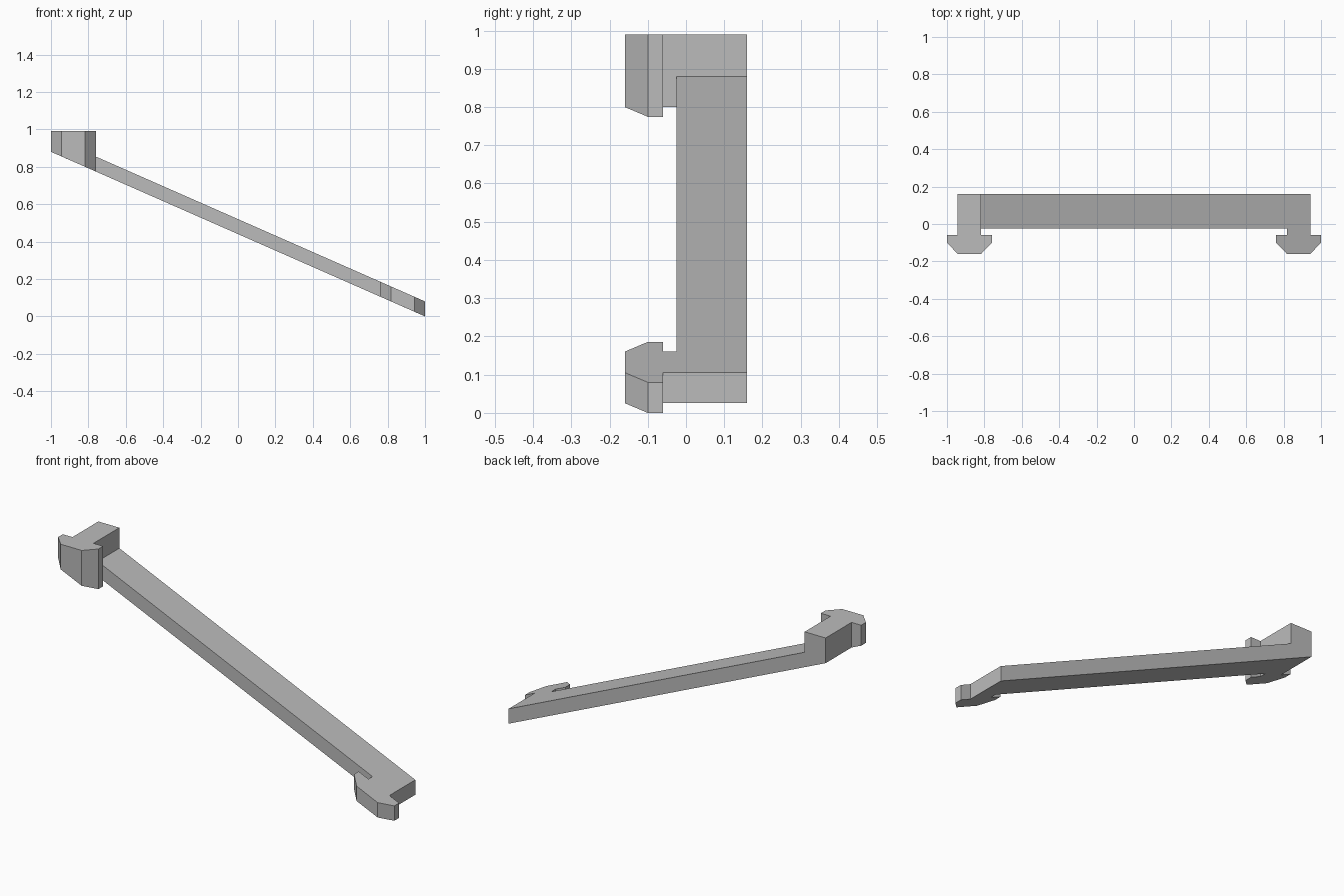
import bpy
import bmesh

if "Cube" in bpy.data.objects:
    bpy.data.objects.remove(bpy.data.objects["Cube"], do_unlink=True)

SLOPE = 0.44        # drop of the bar per unit of x
THICK = 0.08        # vertical thickness of the bar
TOP = 0.99          # flat top of the upper block
BACK, FRONT = 0.16, -0.025
HOOK_X, STEM, HEAD = 0.88, 0.0625, 0.12

# Single grey material
grey = bpy.data.materials.new("plain grey")
grey.use_nodes = True
colour = (0.5, 0.5, 0.5, 1)
grey.diffuse_color = colour
grey.node_tree.nodes["Principled BSDF"].inputs["Base Color"].default_value = colour


def hook(c):
    """Plan outline of a T-shaped hook with chamfered front corners."""
    return [(c - STEM, -0.06), (c - HEAD, -0.06), (c - HEAD, -0.1), (c - STEM, -0.16),
            (c + STEM, -0.16), (c + HEAD, -0.1), (c + HEAD, -0.06), (c + STEM, -0.06)]


bm = bmesh.new()

# Sloping underside: the block and the bar share one edge
joint = -HOOK_X + STEM
seam_front, seam_back = [bm.verts.new((joint, y, SLOPE * (1 - joint))) for y in (FRONT, BACK)]


def sloped(points):
    return [bm.verts.new((x, y, SLOPE * (1 - x))) for x, y in points]


block_base = bm.faces.new(
    sloped([(-HOOK_X - STEM, BACK)] + hook(-HOOK_X)) + [seam_front, seam_back])
bar_base = bm.faces.new(
    [seam_front] + sloped([(HOOK_X - STEM, FRONT)] + hook(HOOK_X) + [(HOOK_X + STEM, BACK)])
    + [seam_back])

# Raise the whole outline to the bar thickness
raised = bmesh.ops.extrude_face_region(bm, geom=[block_base, bar_base], use_keep_orig=True)["geom"]
for v in raised:
    if isinstance(v, bmesh.types.BMVert):
        v.co.z += THICK

# Raise the upper block to a level top
lids = [f for f in raised if isinstance(f, bmesh.types.BMFace)]
block_lid = min(lids, key=lambda f: f.calc_center_median().x)
raised = bmesh.ops.extrude_face_region(bm, geom=[block_lid])["geom"]
for v in raised:
    if isinstance(v, bmesh.types.BMVert):
        v.co.z = TOP
if block_lid.is_valid:
    bm.faces.remove(block_lid)

# Merge flat neighbours into clean faces
bmesh.ops.dissolve_limit(bm, angle_limit=0.01, verts=bm.verts[:], edges=bm.edges[:])
bmesh.ops.recalc_face_normals(bm, faces=bm.faces[:])

mesh = bpy.data.meshes.new("sloping_hooked_bar")
bm.to_mesh(mesh)
bm.free()
mesh.materials.append(grey)
bpy.context.collection.objects.link(bpy.data.objects.new("sloping_hooked_bar", mesh))
